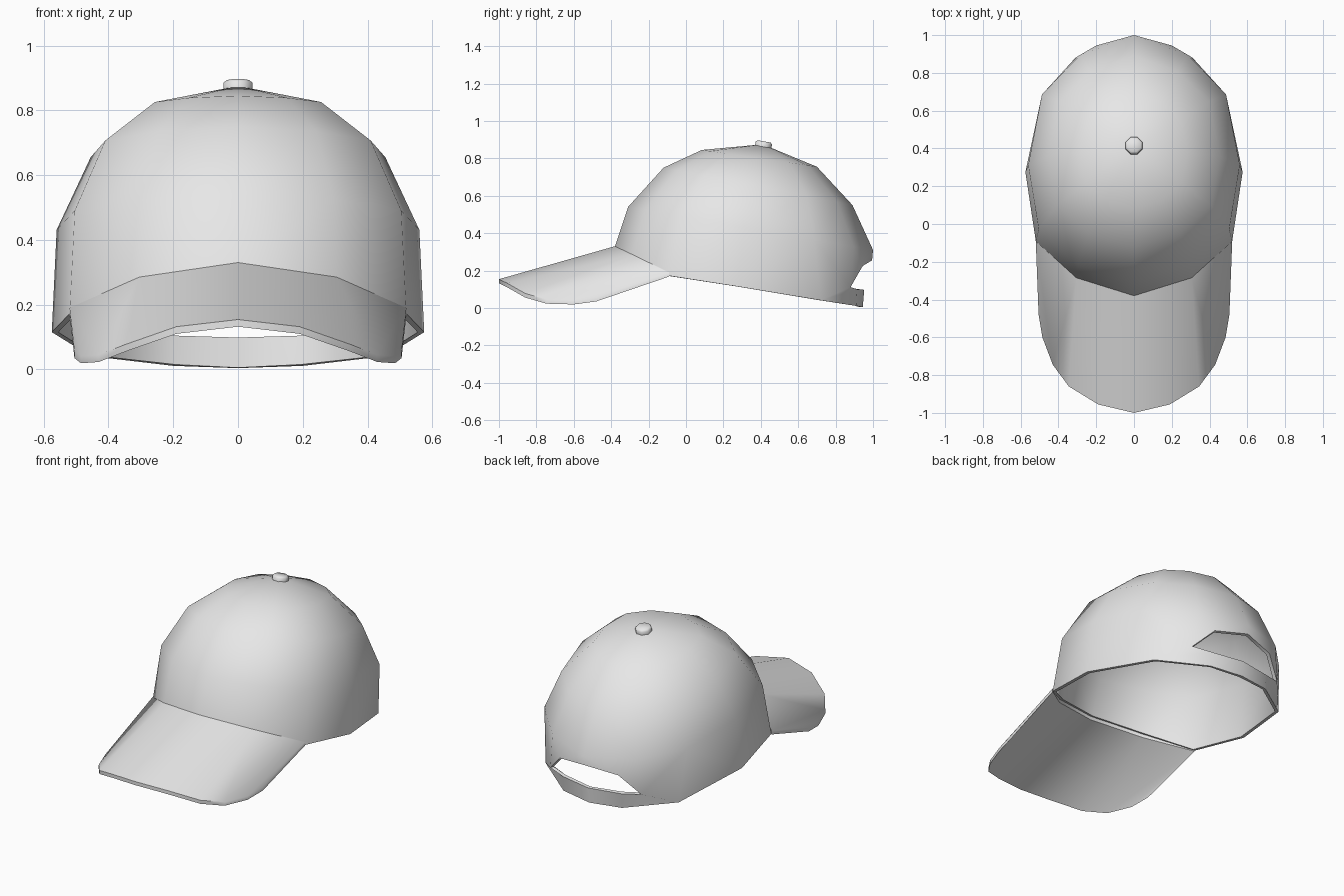
import bpy, bmesh, math
from mathutils import Matrix

cube = bpy.data.objects.get("Cube")
if cube:
    bpy.data.objects.remove(cube, do_unlink=True)

GREY = (0.8, 0.8, 0.8, 1)
mat = bpy.data.materials.new("light_grey")
mat.use_nodes = True
mat.diffuse_color = GREY
mat.node_tree.nodes["Principled BSDF"].inputs["Base Color"].default_value = GREY


def finish(name, bm, thickness=0):
    """Turn a bmesh into a smooth, optionally thickened object."""
    bmesh.ops.recalc_face_normals(bm, faces=bm.faces)
    mesh = bpy.data.meshes.new(name)
    bm.to_mesh(mesh)
    bm.free()
    mesh.materials.append(mat)
    obj = bpy.data.objects.new(name, mesh)
    bpy.context.collection.objects.link(obj)
    bpy.ops.object.select_all(action='DESELECT')
    obj.select_set(True)
    bpy.context.view_layer.objects.active = obj
    if thickness:
        mod = obj.modifiers.new("thickness", 'SOLIDIFY')
        mod.thickness = thickness
        mod.offset = -1
        bpy.ops.object.modifier_apply(modifier=mod.name)
    bpy.ops.object.shade_smooth_by_angle(angle=math.radians(50))
    return obj


def mirror_half(bm):
    """Complete a half mesh across x = 0."""
    geom = bm.verts[:] + bm.edges[:] + bm.faces[:]
    bmesh.ops.mirror(bm, geom=geom, axis='X', merge_dist=0.0005)
    bmesh.ops.remove_doubles(bm, verts=bm.verts, dist=0.0005)


# Crown: half rings running from centre front to centre back
WIDTH = [0, 0.53, 0.9, 1, 0.87, 0.51, 0]
DEPTH = [0, 0.07, 0.215, 0.475, 0.76, 0.92, 1]
RINGS = [  # half width, front y, front z, back y, back z
    (0.56, -0.31, 0.54, 1.0, 0.31),
    (0.455, -0.12, 0.75, 0.89, 0.55),
    (0.285, 0.085, 0.845, 0.70, 0.755),
]
BROW = [(0, -0.38, 0.33), (0.305, -0.285, 0.285), (0.52, -0.09, 0.19)]
HEM = BROW[:2] + [(0.52, -0.09, 0.172), (0.575, 0.275, 0.115),
                  (0.455, 0.72, 0.041)]

bm = bmesh.new()
rows = [[bm.verts.new(p) for p in HEM]]
for w, yf, zf, yb, zb in RINGS:
    rows.append([bm.verts.new((w * u, yf + (yb - yf) * v, zf + (zb - zf) * v))
                 for u, v in zip(WIDTH, DEPTH)])
apex = bm.verts.new((0, 0.41, 0.875))
for low, high in zip(rows, rows[1:]):
    for i in range(len(low) - 1):
        bm.faces.new((low[i], low[i + 1], high[i + 1], high[i]))
for a, b in zip(rows[-1], rows[-1][1:]):
    bm.faces.new((a, b, apex))

# Rear opening and strap, fitted into the lower back of the crown
top_mid, top_side, corner, strap_side, strap_mid, hem_side, hem_mid = [
    bm.verts.new(p) for p in (
        (0, 0.995, 0.255), (0.2, 0.945, 0.225), (0.31, 0.88, 0.112),
        (0.2, 0.915, 0.1), (0, 0.953, 0.097), (0.2, 0.91, 0.011),
        (0, 0.945, 0.004))]
hem_end, (side, shoulder, back) = rows[0][4], rows[1][4:]
for face in ((back, shoulder, top_side, top_mid),
             (shoulder, corner, top_side),
             (side, hem_end, corner, shoulder),
             (hem_end, hem_side, strap_side, corner),
             (hem_side, hem_mid, strap_mid, strap_side)):
    bm.faces.new(face)
mirror_half(bm)
finish("crown", bm, 0.02)

# Brim: arched sheet between the brow line and the outer edge
EDGE = [(0, -1, 0.154), (0.19, -0.955, 0.132), (0.345, -0.86, 0.078),
        (0.43, -0.745, 0.045), (0.485, -0.6, 0.041), (0.505, -0.48, 0.057)]
bm = bmesh.new()
b = [bm.verts.new(p) for p in BROW]
e = [bm.verts.new(p) for p in EDGE]
for face in ((b[0], e[0], e[1], b[1]), (b[1], e[1], e[2]),
             (b[1], e[2], e[3], b[2]), (b[2], e[3], e[4]),
             (b[2], e[4], e[5])):
    bm.faces.new(face)
mirror_half(bm)
sheet = bmesh.ops.extrude_face_region(bm, geom=bm.faces[:], use_keep_orig=True)
lower = [g for g in sheet["geom"] if isinstance(g, bmesh.types.BMVert)]
bmesh.ops.translate(bm, verts=lower, vec=(0, 0, -0.022))
finish("brim", bm)

# Top button: small tilted octagon with a chamfered top
bm = bmesh.new()
bmesh.ops.create_cone(bm, cap_ends=True, segments=8, radius1=0.048,
                      radius2=0.048, depth=0.03,
                      matrix=Matrix.Rotation(math.pi / 8, 4, 'Z'))
rim = [ed for ed in bm.edges if all(v.co.z > 0 for v in ed.verts)]
bmesh.ops.bevel(bm, geom=rim, offset=0.009, segments=1, affect='EDGES')
button = finish("top_button", bm)
button.location = (0, 0.415, 0.876)
button.rotation_euler.x = math.radians(-10)
